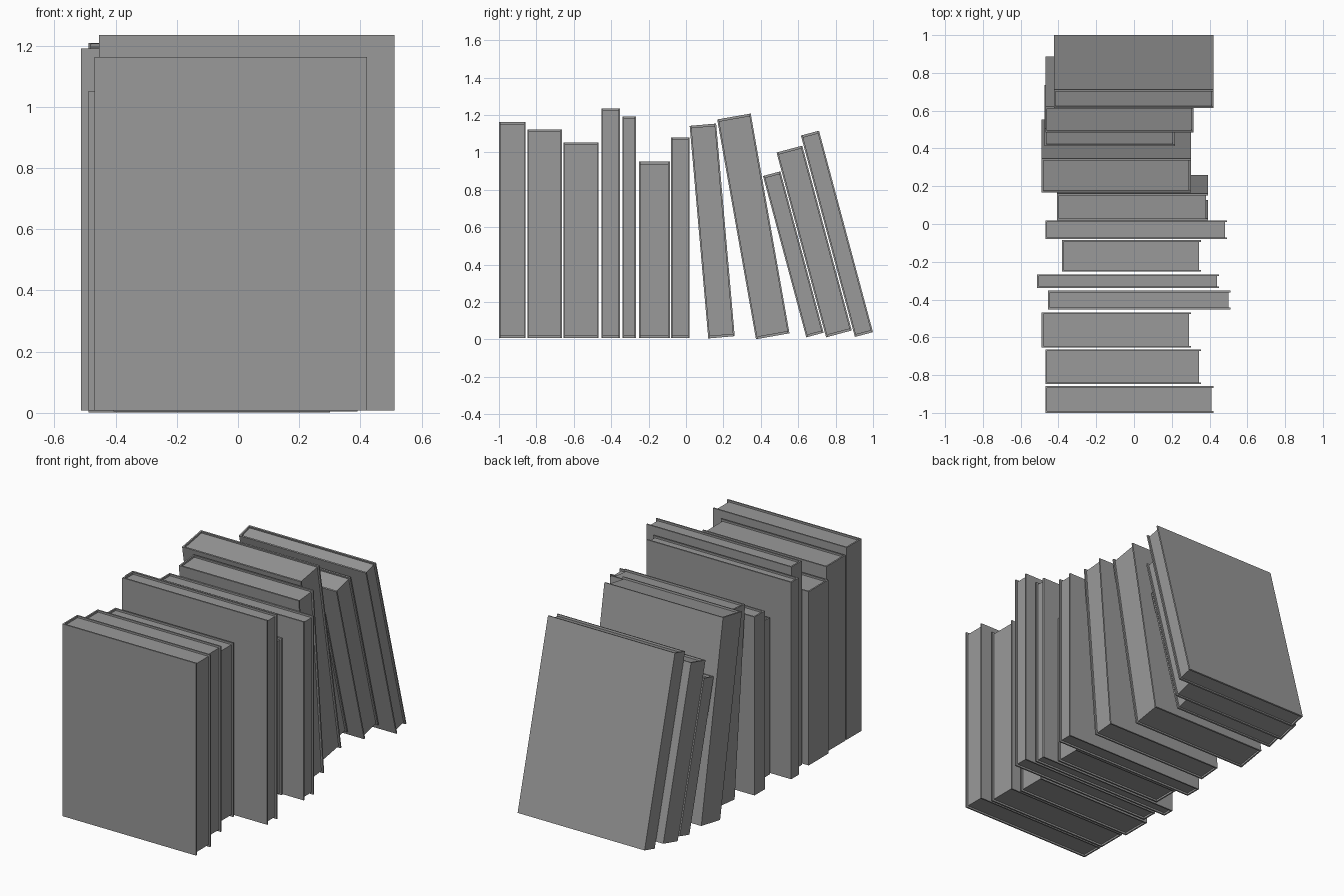
import bpy, bmesh
from math import radians
from mathutils import Matrix

if "Cube" in bpy.data.objects:
    bpy.data.objects.remove(bpy.data.objects["Cube"])

COVER = 0.009   # board thickness
INSET = 0.011   # how far the pages sit back from the cover edges

# dark grey shared by covers and pages
grey = bpy.data.materials.new("dark_grey")
grey.diffuse_color = (0.32, 0.32, 0.32, 1)
grey.use_nodes = True
grey.node_tree.nodes["Principled BSDF"].inputs["Base Color"].default_value = grey.diffuse_color


def make_object(name, bm, matrix):
    bmesh.ops.recalc_face_normals(bm, faces=bm.faces)
    mesh = bpy.data.meshes.new(name)
    bm.to_mesh(mesh)
    bm.free()
    mesh.materials.append(grey)
    obj = bpy.data.objects.new(name, mesh)
    obj.matrix_world = matrix
    bpy.context.collection.objects.link(obj)
    return obj


def prism(outline, z0, z1):
    bm = bmesh.new()
    face = bm.faces.new([bm.verts.new((x, y, z0)) for x, y in outline])
    ext = bmesh.ops.extrude_face_region(bm, geom=[face], use_keep_orig=True)
    verts = [g for g in ext["geom"] if isinstance(g, bmesh.types.BMVert)]
    bmesh.ops.translate(bm, verts=verts, vec=(0, 0, z1 - z0))
    return bm


def book(index, x0, x1, y, z, thick, height, lean):
    matrix = Matrix.Translation((0, y, z)) @ Matrix.Rotation(radians(lean), 4, 'X')
    c, t = COVER, thick
    # U-shaped cover: two boards joined by the spine on the -x side
    cover = [(x0, 0), (x1, 0), (x1, c), (x0 + c, c),
             (x0 + c, t - c), (x1, t - c), (x1, t), (x0, t)]
    make_object(f"book_cover_{index}", prism(cover, 0, height), matrix)
    # page block set back from the open edges
    xe = x1 - INSET
    pages = [(x0 + c, c), (xe, c), (xe, t - c), (x0 + c, t - c)]
    make_object(f"book_pages_{index}", prism(pages, INSET, height - INSET), matrix)


# x min, x max, y and z of the lower front corner, thickness, height, lean
BOOKS = [
    (-0.469, 0.421, -1.000, 0.007, 0.142, 1.156, 0),
    (-0.469, 0.356, -0.848, 0.007, 0.184, 1.115, 0),
    (-0.489, 0.301, -0.655, 0.007, 0.187, 1.045, 0),
    (-0.454, 0.511, -0.452, 0.007, 0.099, 1.228, 0),
    (-0.513, 0.451, -0.340, 0.007, 0.073, 1.184, 0),
    (-0.381, 0.356, -0.252, 0.007, 0.166, 0.943, 0),
    (-0.469, 0.493, -0.080, 0.007, 0.099, 1.073, 0),
    (-0.407, 0.391, 0.119, 0.005, 0.142, 1.141, 5),
    (-0.489, 0.301, 0.374, 0.001, 0.182, 1.193, 10),
    (-0.473, 0.216, 0.643, 0.011, 0.096, 0.893, 15),
    (-0.469, 0.316, 0.749, 0.011, 0.142, 1.023, 15),
    (-0.424, 0.421, 0.903, 0.013, 0.100, 1.115, 15),
]
for i, spec in enumerate(BOOKS, 1):
    book(i, *spec)
